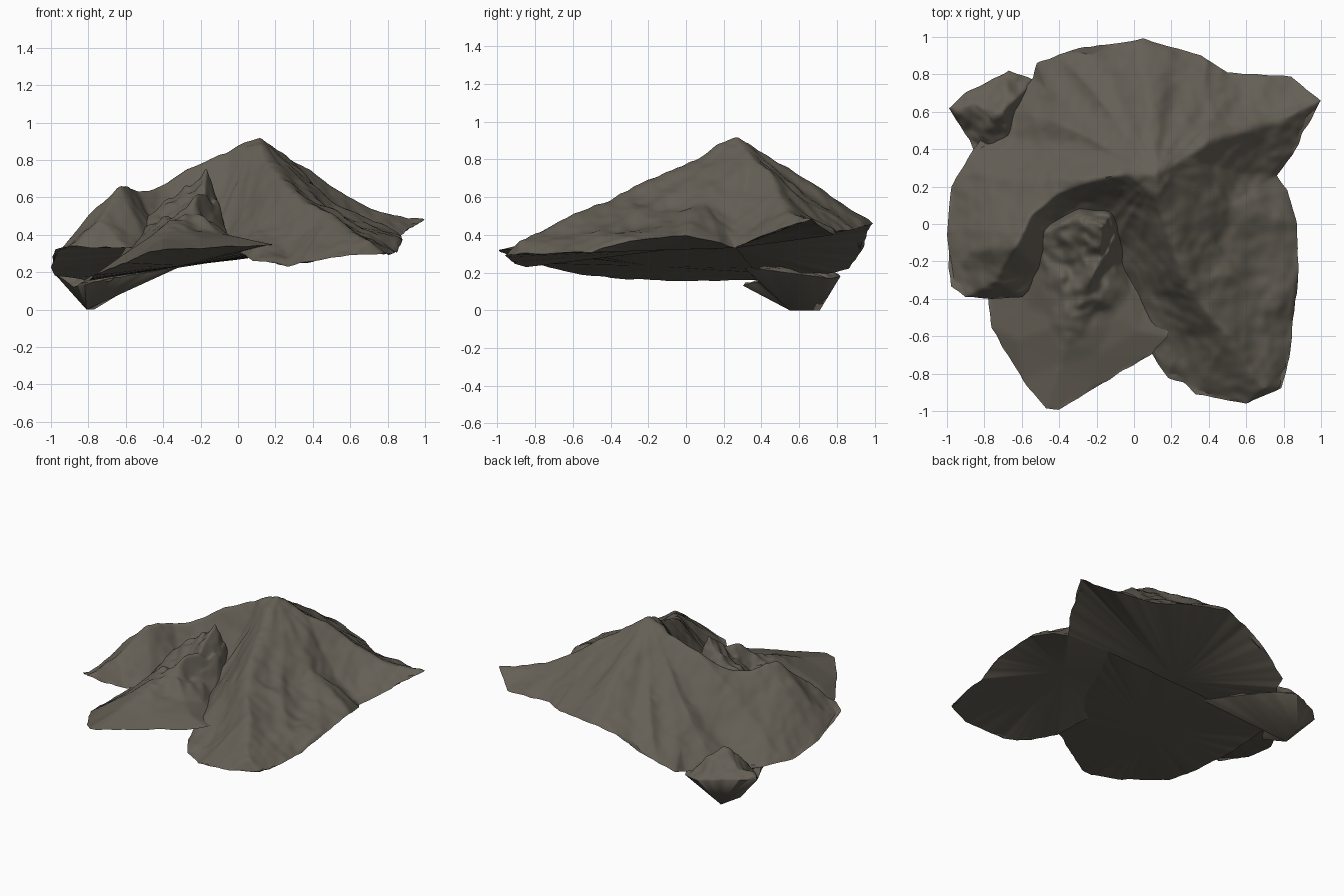
import bpy, bmesh, math
from mathutils import Vector, noise
from mathutils.geometry import delaunay_2d_cdt

if "Cube" in bpy.data.objects:
    bpy.data.objects.remove(bpy.data.objects["Cube"])

rock = bpy.data.materials.new("grey brown rock")
rock.diffuse_color = (0.13, 0.116, 0.092, 1)
rock.use_nodes = True
rock.node_tree.nodes["Principled BSDF"].inputs["Base Color"].default_value = rock.diffuse_color


def terrain(name, outline, ridges, spots, hubs, second_hub, rough, bare=0.0, gully=None):
    """Surface through rim, ridge and spot heights, closed below by fans to one or two hubs."""
    pts = list(outline)
    n = len(pts)
    edges = [(i, (i + 1) % n) for i in range(n)]
    for ridge in ridges:
        ids = []
        for p in ridge:
            if p not in pts:
                pts.append(p)
            ids.append(pts.index(p))
        edges += list(zip(ids, ids[1:]))
    pts += spots
    co, _, faces, orig, _, _ = delaunay_2d_cdt(
        [Vector(p[:2]) for p in pts], edges, [], 1, 1e-5)
    bm = bmesh.new()
    vs = [bm.verts.new((c.x, c.y, pts[o[0]][2] if o else 0.35)) for c, o in zip(co, orig)]
    for f in faces:
        bm.faces.new([vs[i] for i in f])
    for _ in range(4):
        bmesh.ops.subdivide_edges(bm, edges=bm.edges[:], cuts=1, use_grid_fill=True)
    # soften the facets, then roughen with gullies running from the summit
    inner = [v for v in bm.verts if not v.is_boundary]
    for _ in range(5):
        bmesh.ops.smooth_vert(bm, verts=inner, factor=0.5,
                              use_axis_x=True, use_axis_y=True, use_axis_z=True)
    for v in bm.verts:
        p = v.co.copy()
        if v.is_boundary:
            v.co += noise.noise_vector(p * 14) * 0.006
            continue
        amount = rough * max(0.0, min(1.0, (p.z - bare) * 10))
        v.co.z += amount * (noise.noise(p * 7) + 0.6 * noise.noise(p * 16))
        if gully:
            dx, dy = p.x - gully[0], p.y - gully[1]
            r, a = math.hypot(dx, dy), math.atan2(dy, dx)
            fold = abs(noise.noise(Vector((math.cos(a) * 3, math.sin(a) * 3, r))))
            v.co.z += 0.06 * (0.2 - fold) * min(1, r * 2)
    # underside
    rim = [e for e in bm.edges if e.is_boundary]
    hs = [bm.verts.new(h) for h in hubs]
    use = {}
    for e in rim:
        mid = (e.verts[0].co + e.verts[1].co) / 2
        k = 1 if second_hub and second_hub(mid) else 0
        bm.faces.new((e.verts[0], e.verts[1], hs[k]))
        for v in e.verts:
            use.setdefault(v, set()).add(k)
    for v, ks in use.items():
        if len(ks) == 2:
            bm.faces.new((v, hs[0], hs[1]))
    bmesh.ops.recalc_face_normals(bm, faces=bm.faces[:])
    me = bpy.data.meshes.new(name)
    bm.to_mesh(me)
    bm.free()
    ob = bpy.data.objects.new(name, me)
    bpy.context.collection.objects.link(ob)
    me.materials.append(rock)
    bpy.ops.object.select_all(action='DESELECT')
    ob.select_set(True)
    bpy.context.view_layer.objects.active = ob
    bpy.ops.object.shade_smooth_by_angle(angle=math.radians(55))
    return ob


# main mountain
peak = (.12, .27, .925)
terrain(
    "mountain",
    [(-.98, -.33, .32), (-.9, -.39, .34), (-.75, -.4, .33), (-.6, -.39, .33),
     (-.48, -.28, .33), (-.4, -.1, .35), (-.15, -.15, .35), (-.02, -.33, .33),
     (.08, -.67, .26), (.18, -.82, .25), (.27, -.85, .23), (.33, -.91, .25),
     (.6, -.96, .29), (.79, -.88, .30), (.83, -.72, .30), (.85, -.5, .31),
     (.88, -.3, .37), (.87, 0, .40), (.82, .18, .36), (.76, .26, .33),
     (.85, .37, .38), (.91, .5, .43), (1, .66, .48), (.92, .72, .44),
     (.84, .79, .40), (.5, .81, .42), (.36, .9, .43), (.05, .99, .46),
     (-.12, .96, .42), (-.3, .94, .33), (-.52, .86, .22), (-.54, .78, .2),
     (-.7, .6, .17), (-.86, .4, .17), (-.98, .2, .18), (-1, -.05, .22)],
    [  # left spine, front right, right and back ridges, back left spur
        [peak, (-.03, .27, .87), (-.2, .24, .79), (-.4, .17, .70), (-.55, .05, .66),
         (-.63, -.12, .67), (-.74, -.3, .48)],
        [peak, (.14, .1, .85), (.2, -.1, .77), (.27, -.3, .68), (.35, -.42, .6),
         (.5, -.6, .51), (.62, -.78, .42), (.7, -.88, .36)],
        [peak, (.27, .36, .81), (.42, .46, .73), (.6, .5, .6), (.8, .56, .51),
         (1, .66, .48)],
        [peak, (.08, .6, .71), (.05, .99, .46)],
        [(-.03, .27, .87), (-.18, .43, .66), (-.32, .57, .5), (-.45, .7, .34)],
    ],
    # slopes and valleys between the ridges
    [(-.5, .45, .39), (-.15, .68, .54), (-.75, .1, .44), (-.76, -.13, .55),
     (-.88, -.15, .42), (-.45, 0, .46), (-.3, .1, .55), (-.08, .12, .63),
     (.02, -.1, .53), (.1, -.38, .43), (.25, -.6, .36), (.5, .1, .57), (.55, .27, .49),
     (.45, -.1, .56), (.6, -.25, .46), (.67, -.5, .41), (.4, .65, .56)],
    [(-.14, .26, .33), (.5, -.1, .32)], lambda p: p.y < .26 and p.x > 0,
    0.014, 0.0, peak)

# front ledge with its crag, running on beneath the mountain
top = (-.17, -.01, .77)
terrain(
    "front_ledge",
    [(-.78, -.4, .17), (-.76, -.56, .19), (-.6, -.83, .25), (-.47, -.99, .31),
     (-.4, -.99, .32), (-.2, -.87, .33), (.09, -.7, .34), (.18, -.6, .35),
     (.2, -.4, .33), (.3, 0, .32), (.44, .27, .33), (-.78, .4, .16), (-.8, 0, .155)],
    [[top, (-.18, -.18, .65), (-.25, -.35, .54), (-.35, -.52, .47), (-.4, -.75, .38)],
     [top, (-.3, .04, .64), (-.5, -.05, .5), (-.45, -.25, .46)],
     [(-.13, .05, .62), (-.11, -.04, .6), (-.12, -.22, .45), (-.02, -.36, .38)],
     [(-.12, .13, .36), (-.05, .02, .36), (-.04, -.2, .34), (.08, -.38, .34)]],
    [(-.32, -.15, .52), (-.1, -.47, .41), (.02, -.57, .385), (-.56, -.45, .33),
     (-.62, -.62, .29), (-.2, -.7, .38), (-.3, .15, .36), (-.6, .02, .3),
     (-.64, -.2, .27)],
    [(-.3, -.2, .235)], None, 0.045, 0.4)

# small outcrop under the back left corner
terrain(
    "back_outcrop",
    [(-.99, .62, .2), (-.9, .7, .2), (-.67, .82, .18), (-.53, .77, .17), (-.3, .3, .23),
     (-.66, .4, .17), (-.76, .38, .15), (-.82, .3, .13), (-.88, .45, .12)],
    [[(-.85, .64, .25), (-.76, .57, .33), (-.7, .6, .35)]],
    [(-.8, .48, .23), (-.62, .58, .2)],
    [(-.81, .55, .0), (-.77, .71, .0)], lambda p: p.y > .62, 0.03)
